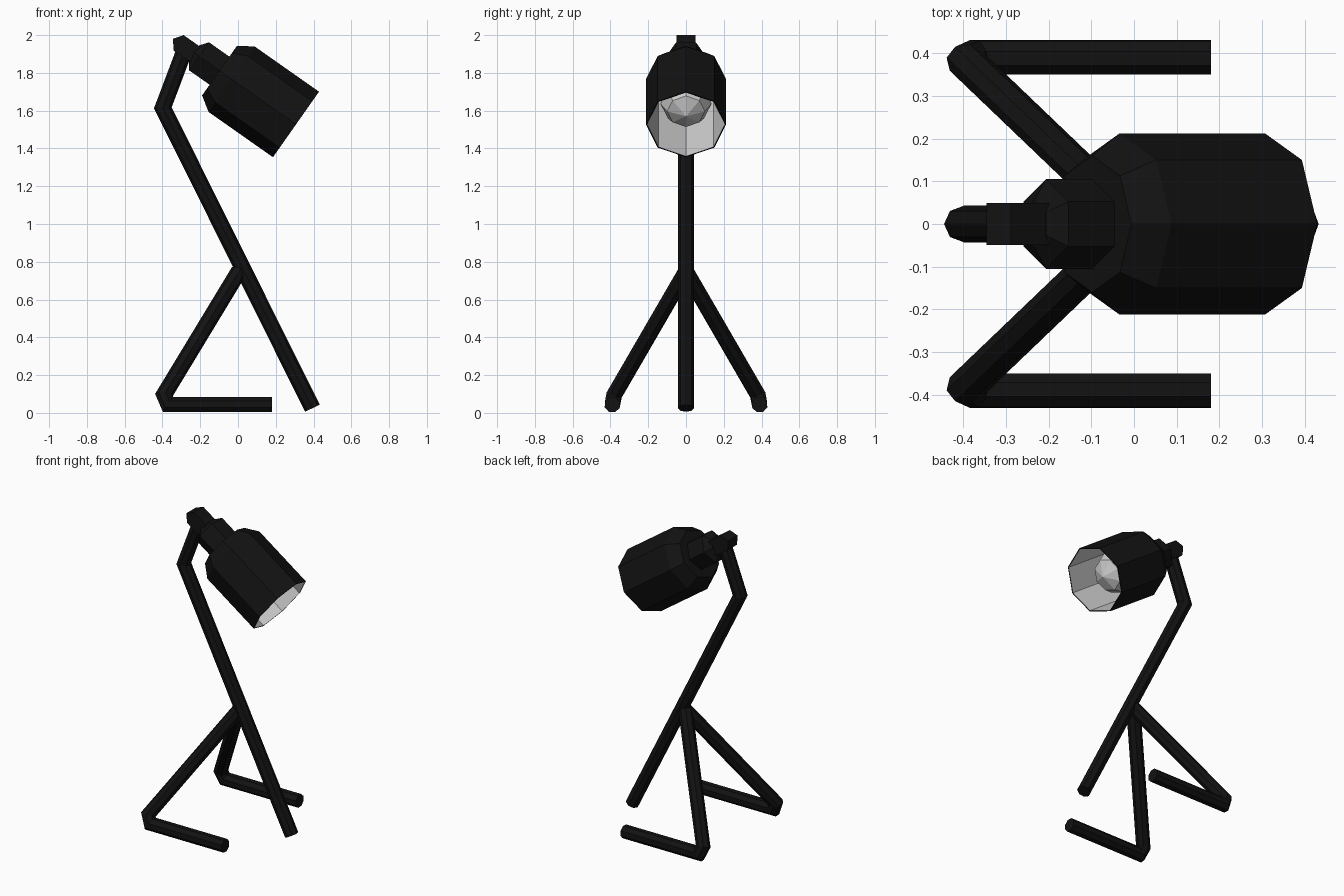
import bpy, bmesh, math
from mathutils import Vector

if "Cube" in bpy.data.objects:
    bpy.data.objects.remove(bpy.data.objects["Cube"])

black = bpy.data.materials.new("black_metal")
black.diffuse_color = (0.006, 0.006, 0.006, 1)
black.use_nodes = True
black.node_tree.nodes["Principled BSDF"].inputs["Base Color"].default_value = black.diffuse_color
pale = bpy.data.materials.new("pale_inside")
pale.diffuse_color = (0.8, 0.8, 0.8, 1)
pale.use_nodes = True
pale.node_tree.nodes["Principled BSDF"].inputs["Base Color"].default_value = pale.diffuse_color

# Head frame: centre of the shade opening, pointing axis, upward normal
OPEN = Vector((0.307, 0, 1.527))
AXIS = Vector((0.818, 0, -0.575)).normalized()
SIDE = Vector((0, 1, 0))
UP = Vector((0.575, 0, 0.818)).normalized()


def finish(name, bm, mats=(black,)):
    bmesh.ops.remove_doubles(bm, verts=bm.verts, dist=1e-5)
    bmesh.ops.recalc_face_normals(bm, faces=bm.faces)
    me = bpy.data.meshes.new(name)
    bm.to_mesh(me)
    bm.free()
    for m in mats:
        me.materials.append(m)
    ob = bpy.data.objects.new(name, me)
    bpy.context.collection.objects.link(ob)
    return ob


def bridge(bm, rings, pale_from=None):
    n = len(rings[0])
    for s, (a, b) in enumerate(zip(rings, rings[1:])):
        for i in range(n):
            j = (i + 1) % n
            f = bm.faces.new((a[i], a[j], b[j], b[i]))
            if pale_from is not None and s >= pale_from:
                f.material_index = 1


def tube(name, path, r=0.043, n=8):
    """Straight tube sections joined with true mitres."""
    pts = [Vector(p) for p in path]
    dirs = [(b - a).normalized() for a, b in zip(pts, pts[1:])]
    v = dirs[0].cross(SIDE).normalized()
    w = v.cross(dirs[0])
    ring = [pts[0] + r * (math.cos(2 * math.pi * k / n) * w +
                          math.sin(2 * math.pi * k / n) * v) for k in range(n)]
    bm = bmesh.new()
    rings = [[bm.verts.new(p) for p in ring]]
    for i, d in enumerate(dirs):
        nrm = d + dirs[i + 1] if i + 1 < len(dirs) else d
        ring = [p + d * ((pts[i + 1] - p).dot(nrm) / d.dot(nrm)) for p in ring]
        rings.append([bm.verts.new(p) for p in ring])
    bridge(bm, rings)
    bm.faces.new(rings[0])
    bm.faces.new(rings[-1])
    return finish(name, bm)


def lathe(name, profile, n, mats=(black,), pale_from=None):
    """Turn (distance behind opening, radius) points about the head axis."""
    bm = bmesh.new()
    rings = []
    for t, r in profile:
        r = max(r, 0.0005)
        rings.append([bm.verts.new(OPEN - AXIS * t + r * (
            math.cos(2 * math.pi * k / n) * SIDE +
            math.sin(2 * math.pi * k / n) * UP)) for k in range(n)])
    bridge(bm, rings, pale_from)
    for ring in (rings[0], rings[-1]):
        f = bm.faces.new(ring)
        if pale_from is not None and ring is rings[-1]:
            f.material_index = 1
    return finish(name, bm, mats)


# Bent main pole
tube("main_pole", [(0.394, 0, 0.025), (-0.398, 0, 1.615), (-0.283, 0, 1.92)])

# Two splayed legs with floor rails
for label, s in (("left", -1), ("right", 1)):
    tube(label + "_leg", [(0.005, 0, 0.75), (-0.392, s * 0.38, 0.095),
                          (-0.37, s * 0.39, 0.044), (0.18, s * 0.39, 0.044)])

# Hinge block between the pole and the lamp head
bm = bmesh.new()
outline = [(-0.288, 2.0), (-0.13, 1.889), (-0.181, 1.813), (-0.262, 1.865),
           (-0.34, 1.917), (-0.345, 1.98)]
sides = [[bm.verts.new((x, y, z)) for x, z in outline] for y in (-0.049, 0.049)]
bridge(bm, sides)
for ring in sides:
    bm.faces.new(ring)
finish("hinge_block", bm)

# Six-sided socket collar
lathe("socket_collar", [(0.48, 0.105), (0.627, 0.105), (0.66, 0.055)], 6)

# Eight-sided shade shell: black outside, pale inside
lathe("shade", [(0.495, 0.03), (0.495, 0.16), (0.417, 0.212), (0, 0.212),
                (0, 0.206), (0.414, 0.206), (0.487, 0.156), (0.487, 0.03)],
      8, (black, pale), 4)

# Bulb inside the shade
lathe("bulb", [(0.487, 0.05), (0.36, 0.055), (0.26, 0.12), (0.19, 0.135),
               (0.12, 0.10), (0.075, 0)], 8, (pale,))
